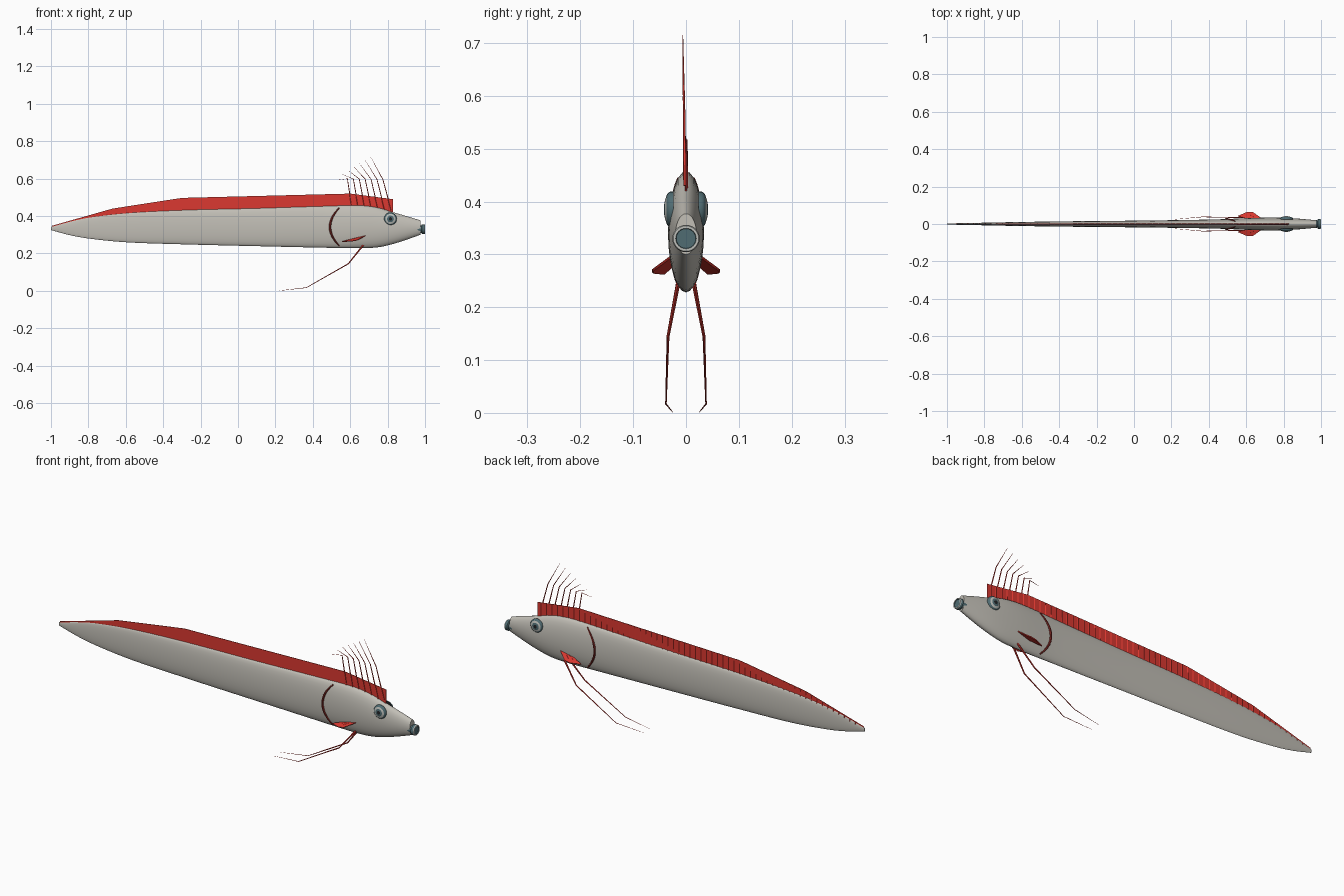
import bpy, bmesh, math
from mathutils import Vector

cube = bpy.data.objects.get("Cube")
if cube:
    bpy.data.objects.remove(cube)


def material(name, rgb, rough=0.6):
    m = bpy.data.materials.new(name)
    m.use_nodes = True
    m.diffuse_color = (*rgb, 1)
    bsdf = m.node_tree.nodes["Principled BSDF"]
    bsdf.inputs["Base Color"].default_value = (*rgb, 1)
    bsdf.inputs["Roughness"].default_value = rough
    return m


SILVER = material("silver skin", (0.54, 0.52, 0.47))
RED = material("fin red", (0.7, 0.04, 0.03))
DARK_RED = material("gill dark red", (0.24, 0.025, 0.02))
TEAL = material("eye teal", (0.08, 0.15, 0.17))
PALE = material("pale ring", (0.52, 0.53, 0.5))
BLACK = material("pupil black", (0.015, 0.017, 0.02))


def make(name, verts, faces, mats, smooth=False):
    me = bpy.data.meshes.new(name)
    me.from_pydata([tuple(v) for v in verts], [], faces)
    for m in mats:
        me.materials.append(m)
    bm = bmesh.new()
    bm.from_mesh(me)
    bmesh.ops.recalc_face_normals(bm, faces=bm.faces)
    bm.to_mesh(me)
    bm.free()
    ob = bpy.data.objects.new(name, me)
    bpy.context.collection.objects.link(ob)
    if smooth:
        bpy.ops.object.select_all(action="DESELECT")
        ob.select_set(True)
        bpy.context.view_layer.objects.active = ob
        bpy.ops.object.shade_smooth_by_angle(angle=math.radians(40))
    return ob


def loft(rings):
    """Skin equal-sized rings, closing both ends."""
    n = len(rings[0])
    verts = [p for r in rings for p in r]
    faces = [(i * n + j, i * n + (j + 1) % n, (i + 1) * n + (j + 1) % n, (i + 1) * n + j)
             for i in range(len(rings) - 1) for j in range(n)]
    faces += [tuple(range(n)), tuple(range(len(verts) - n, len(verts)))]
    return verts, faces


def tube(name, path, radii, mat, sides=6, smooth=False):
    path = [Vector(p) for p in path]
    rings = []
    for i, p in enumerate(path):
        t = (path[min(i + 1, len(path) - 1)] - path[max(i - 1, 0)]).normalized()
        u = t.cross(Vector((0, 1, 0))).normalized()
        v = t.cross(u)
        rings.append([p + radii[i] * (u * math.cos(a) + v * math.sin(a))
                      for a in (math.tau * k / sides for k in range(sides))])
    return make(name, *loft(rings), [mat], smooth)


def lathe(name, centre, axis, profile, mats, pick, sides=24):
    """Turn (radius, distance) pairs about an axis; pick gives the material per band."""
    axis = Vector(axis)
    u = axis.cross(Vector((0, 0, 1))).normalized()
    v = axis.cross(u)
    rings = [[Vector(centre) + axis * d + r * (u * math.cos(a) + v * math.sin(a))
              for a in (math.tau * k / sides for k in range(sides))] for r, d in profile]
    ob = make(name, *loft(rings), mats, True)
    for k, f in enumerate(ob.data.polygons):
        f.material_index = pick[min(k // sides, len(pick) - 1)]


# Body stations: x, top, bottom, half width
STATIONS = [(-1, .342, .325, .003), (-.9, .37, .298, .005), (-.8, .392, .28, .007),
            (-.6, .416, .26, .011), (-.3, .432, .249, .015), (.1, .442, .239, .019),
            (.45, .453, .231, .025), (.65, .457, .228, .033), (.75, .445, .233, .034),
            (.83, .42, .251, .032), (.9, .4, .273, .027), (.975, .377, .3, .02)]


def section(x):
    i = 0
    while i < len(STATIONS) - 2 and x > STATIONS[i + 1][0]:
        i += 1

    def slope(k, c):
        a, b = STATIONS[max(k - 1, 0)], STATIONS[min(k + 1, len(STATIONS) - 1)]
        return (b[c] - a[c]) / (b[0] - a[0])
    p, q = STATIONS[i], STATIONS[i + 1]
    d = q[0] - p[0]
    t = (x - p[0]) / d
    return [p[c] * (1 + 2 * t) * (1 - t) ** 2 + q[c] * t * t * (3 - 2 * t)
            + d * (slope(i, c) * t * (1 - t) ** 2 + slope(i + 1, c) * t * t * (t - 1))
            for c in (1, 2, 3)]


def skin_y(x, z):
    top, bottom, w = section(x)
    s = (z - (top + bottom) / 2) / ((top - bottom) / 2)
    return w * math.sqrt(max(0, 1 - s * s))


rings = []
for i in range(61):
    x = -1 + 1.975 * i / 60
    top, bottom, w = section(x)
    rings.append([(x, w * math.sin(a), (top + bottom) / 2 + (top - bottom) / 2 * math.cos(a))
                  for a in (math.tau * k / 28 for k in range(28))])
make("body", *loft(rings), [SILVER], True)

# Tubular mouth: teal sides, raised pale lip and a teal opening
lathe("mouth", (.96, 0, .33), (1, 0, 0),
      [(.021, 0), (.02, .02), (.026, .024), (.026, .036), (.024, .04), (.0195, .04),
       (.0185, .037)],
      [TEAL, PALE], [0, 0, 0, 1, 1, 0])

# Dorsal fin running the length of the back
EDGE = [(-.995, .348), (-.67, .44), (-.3, .497), (.6, .52), (.83, .49)]


def fin_top(x):
    for (x0, z0), (x1, z1) in zip(EDGE, EDGE[1:]):
        if x <= x1:
            return z0 + (z1 - z0) * (x - x0) / (x1 - x0)
    return EDGE[-1][1]


rings = []
for i in range(74):
    x = -.995 + 1.825 * i / 73
    base = section(x)[0] - .012
    rings.append([(x, y, z) for y, z in ((-.0015, base), (.0015, base),
                                         (.001, fin_top(x)), (-.001, fin_top(x)))])
make("dorsal_fin", *loft(rings), [RED])

# Slim rays on the left face of the dorsal fin
verts, faces = [], []
for i in range(58):
    x = -.95 + 1.76 * i / 57
    low, high = section(x)[0] - .01, fin_top(x) - .002
    n = len(verts)
    verts += [(x - .004, .0012, low), (x + .004, .0012, low), (x, .004, low),
              (x - .004, .0008, high), (x + .003, .0008, high), (x - .0005, .003, high)]
    faces += [(n, n + 1, n + 2), (n + 3, n + 4, n + 5), (n, n + 1, n + 4, n + 3),
              (n + 1, n + 2, n + 5, n + 4), (n + 2, n, n + 3, n + 5)]
make("dorsal_rays", verts, faces, [RED])

# Crest of long bending rays above the head
for i in range(7):
    t = i / 6
    root = Vector((.61 + .21 * t, -.002, .44 - .01 * t))
    knee = Vector((.585 + .19 * t, -.004, .6 - .005 * t))
    tip = Vector((.53 + .18 * t, -.006, .592 + .123 * t ** .8))
    tube(f"crest_ray_{i + 1}", [root, knee, tip], [.0033, .0022, .0006], RED, 5)

for side, label in ((1, "left"), (-1, "right")):
    # Eye: raised teal rim, pale iris ring, teal lens and black pupil
    lathe(f"{label}_eye", (.815, side * .024, .385), (0, side, 0),
          [(.034, 0), (.034, .006), (.03, .011), (.027, .0125),
           (.018, .0155), (.009, .0175), (.003, .018)],
          [TEAL, PALE, BLACK], [0, 0, 0, 1, 0, 2])

    # Gill slit hugging the head
    path = []
    for k in range(17):
        s = -1 + k / 8
        x, z = .492 + .05 * s * s, .342 + .102 * s
        path.append((x, side * (skin_y(x, z) + .001), z))
    tube(f"{label}_gill_slit", path, [.003 + .003 * math.sin(math.pi * k / 16)
                                      for k in range(17)], DARK_RED, 6, True)

    # Pectoral fin: a thin swept blade with fine rays
    blade = [Vector((x, side * y, z)) for x, y, z in
             ((.69, .024, .299), (.635, .063, .27), (.605, .063, .265), (.555, .042, .263),
              (.62, .024, .28))]
    up = Vector((0, side * .0015, .0015))
    make(f"{label}_pectoral_fin", *loft([[p - up for p in blade], [p + up for p in blade]]),
         [RED])
    for k in range(4):
        a = blade[0].lerp(blade[4], .15 + .28 * k)
        b = blade[1].lerp(blade[3], k / 3)
        tube(f"{label}_pectoral_ray_{k + 1}", [a, b], [.002, .0008], RED, 5)

    # Long trailing pelvic ray
    tube(f"{label}_pelvic_ray",
         [(.67, side * .015, .245), (.59, side * .034, .145), (.365, side * .038, .017),
          (.22, side * .025, .001)], [.0045, .003, .0016, .0006], RED, 6)
